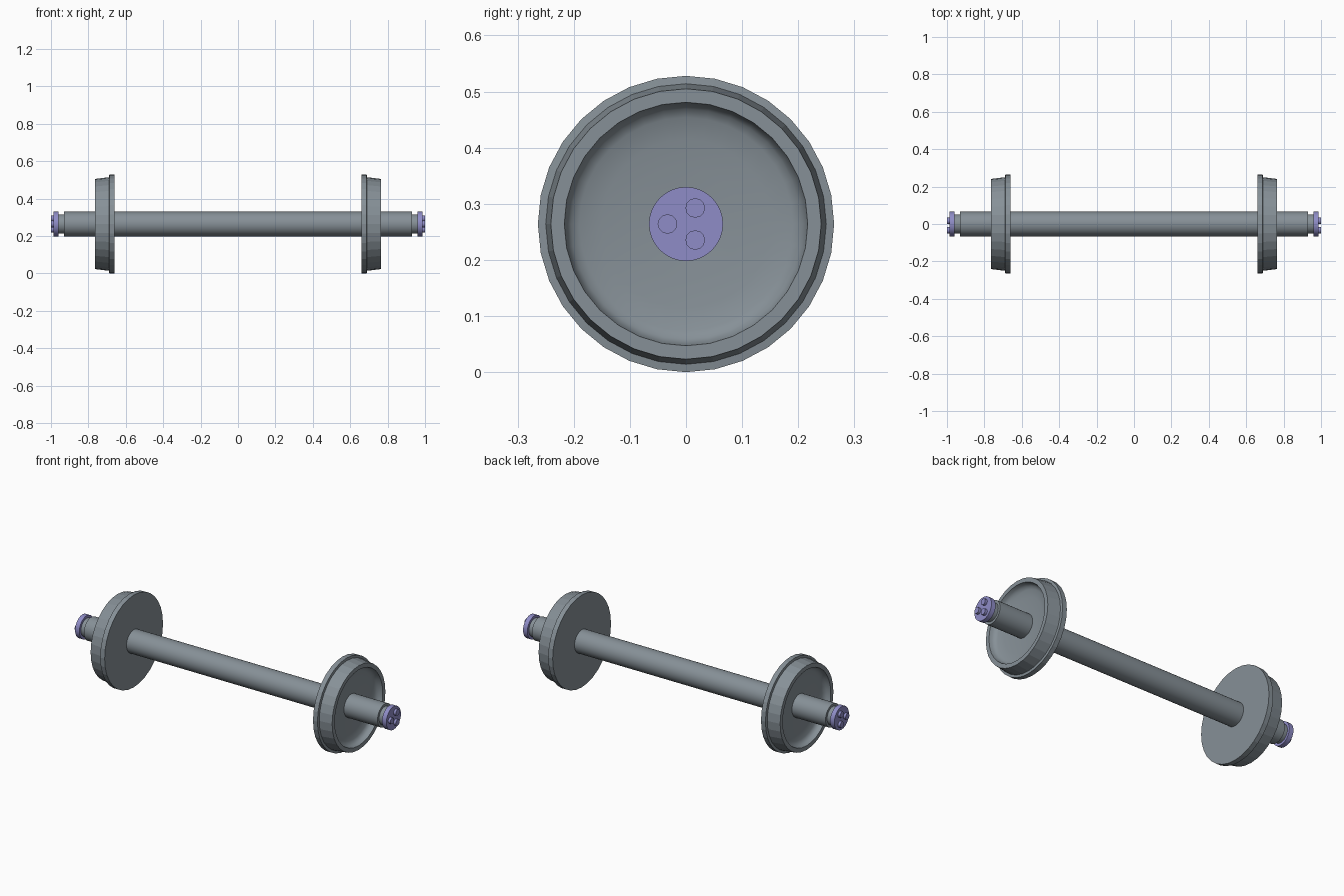
import bpy, bmesh
from math import sin, cos, pi, radians

if "Cube" in bpy.data.objects:
    bpy.data.objects.remove(bpy.data.objects["Cube"])

R = 0.264  # flange radius, also the axle height


def material(name, rgb):
    m = bpy.data.materials.new(name)
    m.diffuse_color = (*rgb, 1)
    m.use_nodes = True
    m.node_tree.nodes["Principled BSDF"].inputs["Base Color"].default_value = m.diffuse_color
    return m


steel = material("steel", (0.24, 0.28, 0.31))
purple = material("cap_purple", (0.275, 0.265, 0.57))


def lathe(name, profile, mat, sides=32, centre=(0, R), smooth=()):
    """Revolve (x, radius) points about an x-parallel axis; smooth lists band indices."""
    bm = bmesh.new()
    cy, cz = centre
    rings = [[bm.verts.new((x, cy + r * sin(2 * pi * i / sides), cz + r * cos(2 * pi * i / sides)))
              for i in range(sides)] for x, r in profile]
    for k in range(len(rings) - 1):
        a, b = rings[k], rings[k + 1]
        for i in range(sides):
            j = (i + 1) % sides
            f = bm.faces.new((a[i], a[j], b[j], b[i]))
            f.smooth = k in smooth
    bm.faces.new(rings[0])
    bm.faces.new(rings[-1])
    bmesh.ops.recalc_face_normals(bm, faces=bm.faces)
    # keep profile corners crisp
    for e in bm.edges:
        if len(e.link_faces) == 2 and e.calc_face_angle(0) > radians(45):
            e.smooth = False
    me = bpy.data.meshes.new(name)
    bm.to_mesh(me)
    bm.free()
    me.materials.append(mat)
    ob = bpy.data.objects.new(name, me)
    bpy.context.collection.objects.link(ob)
    return ob


def mirror(ob):
    ob.modifiers.new("mirror", 'MIRROR').use_axis[0] = True


# axle with narrower necks at both ends
half = [(0.93, 0.066), (0.93, 0.052), (0.962, 0.052)]
axle = [(-x, r) for x, r in reversed(half)] + half
lathe("axle", axle, steel, smooth=(0, 2, 4))

# flanged wheel with a dished outer face
wheel = [(0.66, R), (0.688, R), (0.69, 0.25), (0.765, 0.241), (0.765, 0.217),
         (0.748, 0.213), (0.736, 0.205), (0.729, 0.19), (0.723, 0.15), (0.719, 0.10), (0.717, 0.06)]
mirror(lathe("wheel", wheel, steel, smooth=range(4, 10)))

# end cap disc
mirror(lathe("end_cap", [(0.959, 0.066), (0.986, 0.066)], purple, smooth=(0,)))

# three bolt heads on each cap
for n in range(3):
    a = radians(60 + 120 * n)
    mirror(lathe(f"cap_bolt_{n + 1}", [(0.983, 0.0175), (1.0, 0.0175)], purple, sides=12,
                 centre=(0.033 * cos(a), R + 0.033 * sin(a)), smooth=(0,)))
